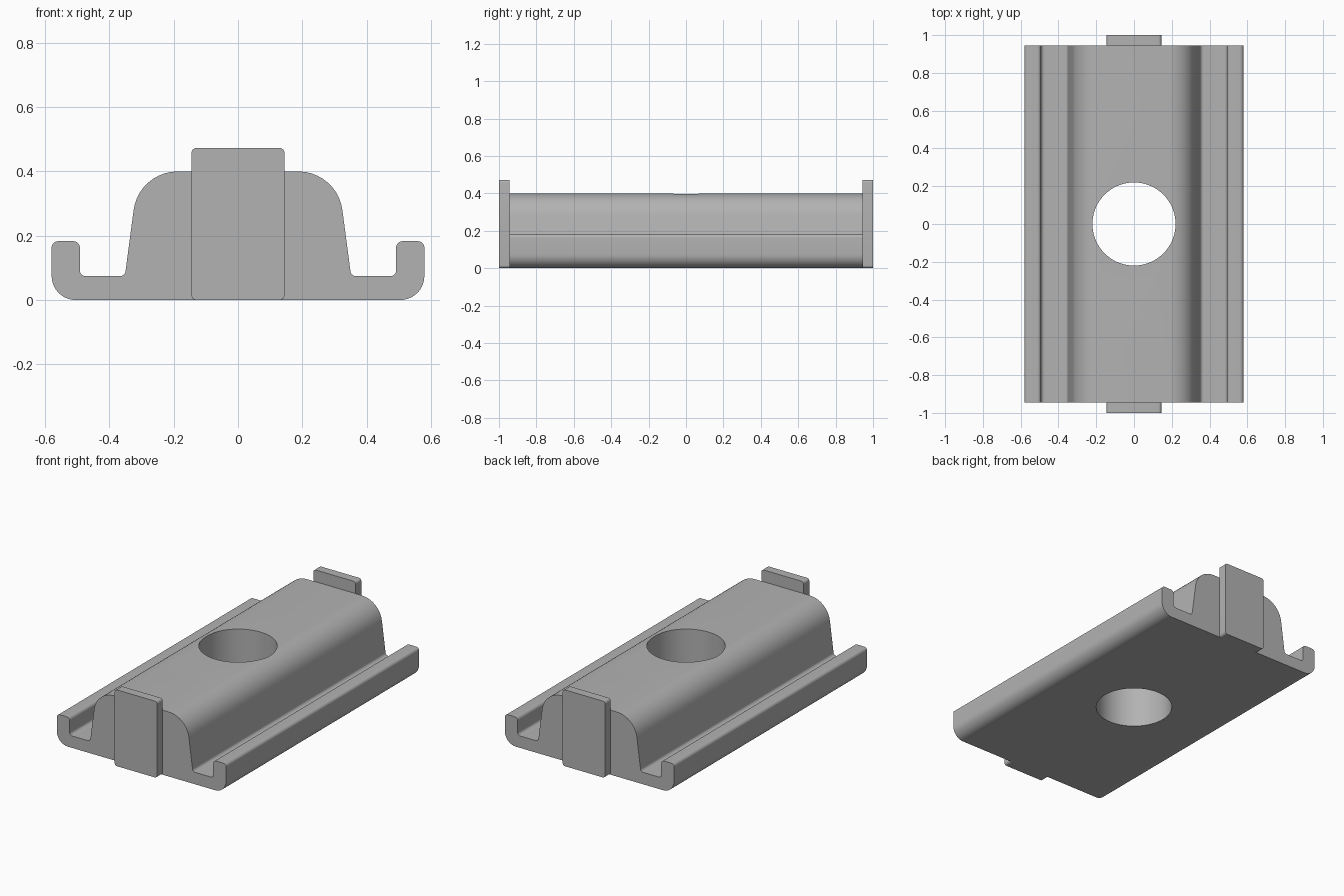
import bpy
import bmesh
import math
from mathutils import Vector

old = bpy.data.objects.get("Cube")
if old:
    bpy.data.objects.remove(old, do_unlink=True)

grey = bpy.data.materials.new("plain grey")
grey.use_nodes = True
colour = (0.45, 0.45, 0.45, 1)
grey.diffuse_color = colour
grey.node_tree.nodes["Principled BSDF"].inputs["Base Color"].default_value = colour


def rounded(corners, steps=10):
    """Replace each (x, z, radius) corner of a closed outline with an arc."""
    points = []
    for i, (x, z, radius) in enumerate(corners):
        here = Vector((x, z))
        before = (Vector(corners[i - 1][:2]) - here).normalized()
        after = (Vector(corners[(i + 1) % len(corners)][:2]) - here).normalized()
        half = before.angle(after) / 2
        reach = radius / math.tan(half)
        centre = here + (before + after).normalized() * radius / math.sin(half)
        start = here + before * reach - centre
        turn = start.angle_signed(here + after * reach - centre)
        for k in range(steps + 1):
            a = -turn * k / steps
            points.append(centre + Vector((start.x * math.cos(a) - start.y * math.sin(a),
                                           start.x * math.sin(a) + start.y * math.cos(a))))
    return points


def extrude(name, points, y0, y1):
    """Extrude an outline in the xz plane from y0 to y1."""
    bm = bmesh.new()
    face = bm.faces.new([bm.verts.new((p.x, y0, p.y)) for p in points])
    result = bmesh.ops.extrude_face_region(bm, geom=[face], use_keep_orig=True)
    moved = [v for v in result["geom"] if isinstance(v, bmesh.types.BMVert)]
    bmesh.ops.translate(bm, verts=moved, vec=(0, y1 - y0, 0))
    bmesh.ops.recalc_face_normals(bm, faces=bm.faces)
    mesh = bpy.data.meshes.new(name)
    bm.to_mesh(mesh)
    bm.free()
    mesh.materials.append(grey)
    obj = bpy.data.objects.new(name, mesh)
    bpy.context.collection.objects.link(obj)
    return obj


def smooth(obj):
    bpy.ops.object.select_all(action="DESELECT")
    obj.select_set(True)
    bpy.context.view_layer.objects.active = obj
    bpy.ops.object.shade_smooth_by_angle(angle=math.radians(30))


# Rail body: raised centre, side channels and upturned lips
half = [(0.58, 0, 0.075), (0.58, 0.183, 0.02), (0.492, 0.183, 0.02),
        (0.492, 0.074, 0.018), (0.352, 0.074, 0.018), (0.309, 0.4, 0.138)]
outline = half + [(-x, z, r) for x, z, r in reversed(half)]
body = extrude("rail_body", rounded(outline), -0.945, 0.945)

# Round hole through the middle
bpy.ops.mesh.primitive_cylinder_add(vertices=96, radius=0.22, depth=2)
cutter = bpy.context.object
cutter.name = "hole_cutter"
cutter.data.materials.append(grey)
cutter.hide_render = True
cut = body.modifiers.new("hole", "BOOLEAN")
cut.operation = "DIFFERENCE"
cut.solver = "EXACT"
cut.object = cutter
bpy.context.view_layer.objects.active = body
bpy.ops.object.modifier_apply(modifier=cut.name)
bpy.data.objects.remove(cutter, do_unlink=True)
smooth(body)

# End stop plates
plate = rounded([(0.145, 0, 0.016), (0.145, 0.473, 0.016),
                 (-0.145, 0.473, 0.016), (-0.145, 0, 0.016)], 6)
for name, y0, y1 in (("front_stop", -1, -0.945), ("back_stop", 0.945, 1)):
    smooth(extrude(name, plate, y0, y1))
